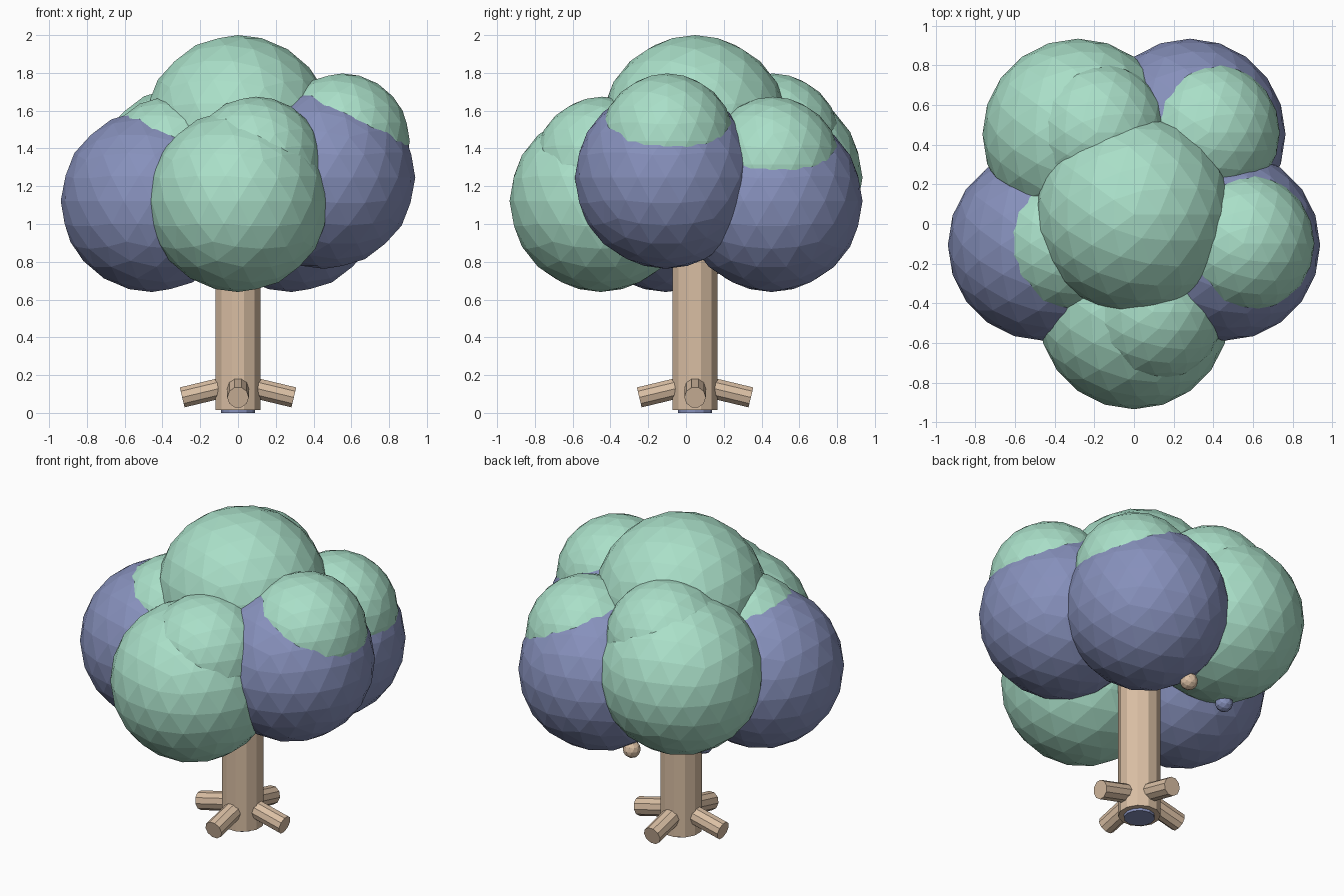
import bpy
import math
from mathutils import Vector

cube = bpy.data.objects.get("Cube")
if cube:
    bpy.data.objects.remove(cube, do_unlink=True)


def make_material(name, rgb):
    mat = bpy.data.materials.new(name)
    mat.use_nodes = True
    mat.diffuse_color = (*rgb, 1)
    mat.node_tree.nodes["Principled BSDF"].inputs["Base Color"].default_value = (*rgb, 1)
    return mat


GREEN = make_material("mint green", (0.40, 0.74, 0.58))
PURPLE = make_material("dusky purple", (0.24, 0.28, 0.50))
BARK = make_material("tan bark", (0.70, 0.52, 0.37))

AXIS = Vector((0, 0.048, 0))      # trunk centre line
RING_X, RING_Y = 0.48, 0.5        # ring of leaf clumps


def finish(name, mat):
    obj = bpy.context.object
    obj.name = name
    obj.data.materials.append(mat)
    return obj


def ball(name, mat, centre, radius, detail=3):
    bpy.ops.mesh.primitive_ico_sphere_add(subdivisions=detail, radius=radius, location=centre)
    return finish(name, mat)


def rod(name, mat, centre, radius, length, sides, rotation):
    bpy.ops.mesh.primitive_cylinder_add(vertices=sides, radius=radius, depth=length,
                                        location=centre, rotation=rotation)
    return finish(name, mat)


# Trunk and the small foot under it
rod("trunk", BARK, AXIS + Vector((0, 0, 0.558)), 0.123, 1.084, 12, (0, 0, math.radians(15)))
rod("trunk_foot", PURPLE, AXIS + Vector((0, 0, 0.02)), 0.09, 0.04, 12, (0, 0, 0))

# Four roots sloping outwards and down
slope = math.radians(13.5)
for i, side in enumerate(("left", "back", "right", "front")):
    turn = i * math.pi / 2
    out = Vector((math.cos(turn) * math.cos(slope), math.sin(turn) * math.cos(slope), -math.sin(slope)))
    rod("root_" + side, BARK, AXIS + Vector((0, 0, 0.153)) + out * 0.152, 0.057, 0.304, 10,
        (0, math.pi / 2 + slope, turn))

# Ring of five leaf clumps, each with a smaller tuft set into its top
clumps = (("front", GREEN, 1.122), ("left", PURPLE, 1.245), ("back_left", PURPLE, 1.122),
          ("back_right", GREEN, 1.245), ("right", PURPLE, 1.122))
for i, (side, mat, height) in enumerate(clumps):
    a = math.radians(-90 + 72 * i)
    centre = AXIS + Vector((RING_X * math.cos(a), RING_Y * math.sin(a), height))
    ball("leaf_clump_" + side, mat, centre, 0.482)
    ball("leaf_tuft_" + side, GREEN, centre + Vector((0.095, 0.008, 0.194)), 0.358)

# Crown and two little fruits below the leaves
ball("leaf_crown", GREEN, AXIS + Vector((0, 0, 1.5)), 0.5)
ball("tan_fruit", BARK, (0.02, 0.52, 0.70), 0.053, 2)
ball("purple_fruit", PURPLE, (-0.38, 0.36, 0.773), 0.053, 2)
